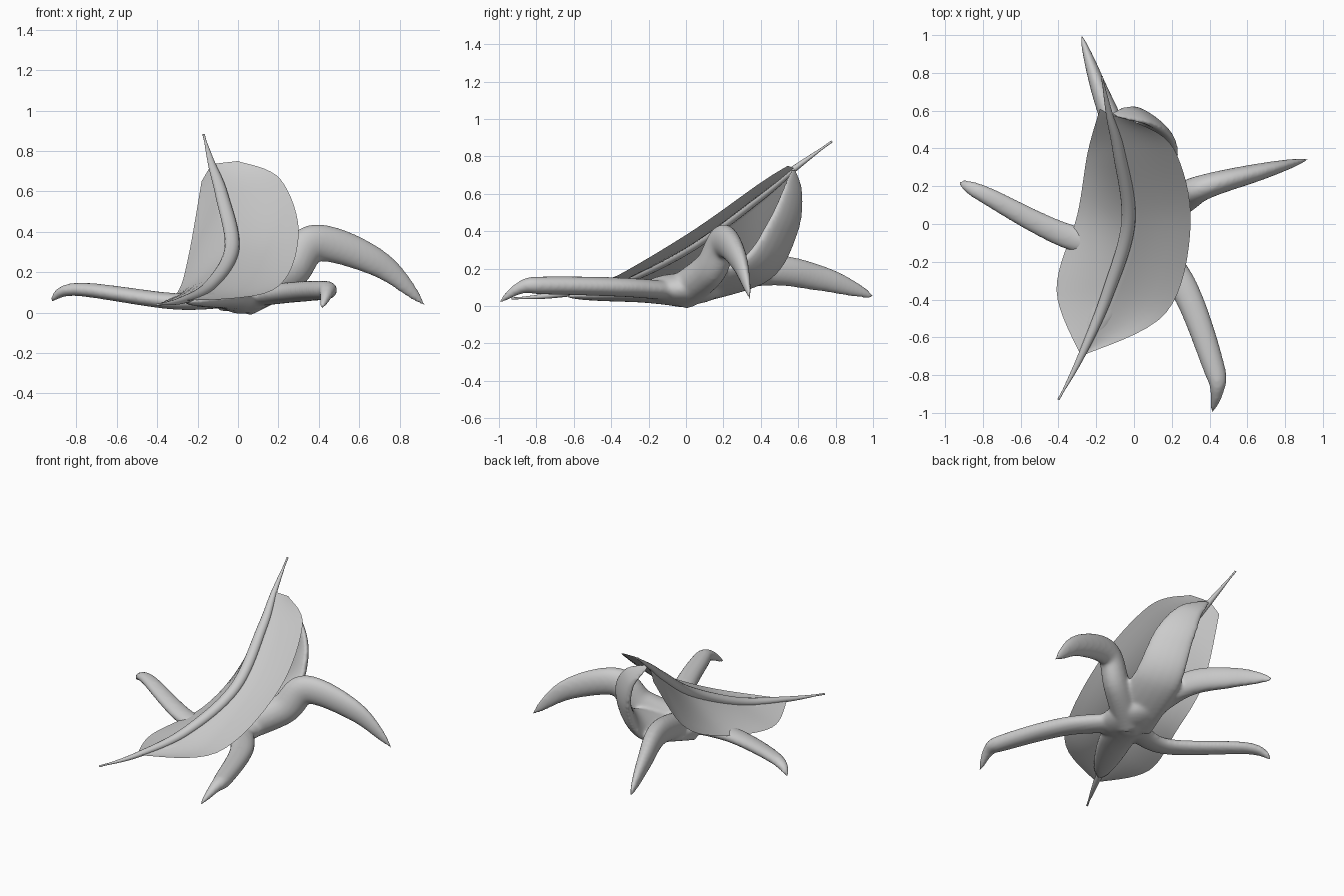
import bpy, math
from mathutils import Vector

if "Cube" in bpy.data.objects:
    bpy.data.objects.remove(bpy.data.objects["Cube"])


def spline(pts, t):
    """Catmull-Rom curve through points, t in 0..1."""
    n = len(pts) - 1
    i = min(int(t * n), n - 1)
    u = t * n - i
    a, b, c, d = (Vector(pts[max(0, min(n, k))]) for k in range(i - 1, i + 3))
    return 0.5 * (2 * b + (c - a) * u + (2 * a - 5 * b + 4 * c - d) * u * u
                  + (3 * b - a - 3 * c + d) * u ** 3)


def grid(name, rows, closed):
    """Smooth surface over equal rows of points."""
    w = len(rows[0])
    verts = [p for r in rows for p in r]
    faces = [(i * w + k, i * w + (k + 1) % w, (i + 1) * w + (k + 1) % w, (i + 1) * w + k)
             for i in range(len(rows) - 1) for k in range(w if closed else w - 1)]
    if closed:
        faces += [tuple(reversed(range(w))), tuple(range(len(verts) - w, len(verts)))]
    me = bpy.data.meshes.new(name)
    me.from_pydata(verts, [], faces)
    me.polygons.foreach_set("use_smooth", [True] * len(faces))
    ob = bpy.data.objects.new(name, me)
    bpy.context.collection.objects.link(ob)
    return ob


def tube(name, pts, side, size, steps=40, seg=16):
    """Limb along pts; size(t) gives half widths along side and across it."""
    rows = []
    for i in range(steps + 1):
        t = i / steps
        tan = (spline(pts, min(t + .01, 1)) - spline(pts, max(t - .01, 0))).normalized()
        s = Vector(side)
        s = (s - tan * s.dot(tan)).normalized()
        n = tan.cross(s)
        a, b = (max(v, .006) for v in size(t))
        ang = [math.tau * k / seg for k in range(seg)]
        rows.append([spline(pts, t) + s * a * math.cos(w) + n * b * math.sin(w) for w in ang])
    return grid(name, rows, True)


def limb(name, pts, width, thick, side=(0, 0, 1), power=4):
    """Limb growing from the shared centre to a pointed tip."""
    return tube(name, [(.02, -.02, .075)] + pts, side,
                lambda t: (width * (1 - t ** power), thick * (1 - .65 * t) * (1 - t ** 6)))


# splayed limbs, the strap curling up behind the blade, and the keel in front
parts = [
    limb("right_limb", [(.25, .13, .2), (.385, .2, .345), (.7, .285, .24), (.93, .345, .03)], .1, .1),
    limb("front_limb", [(.26, -.33, .1), (.42, -.75, .11), (.44, -.88, .1), (.41, -1.01, .01)], .052, .09),
    limb("left_limb", [(-.3, -.08, .055), (-.8, .16, .115), (-.93, .225, .05)], .042, .09),
    limb("back_limb", [(-.07, .4, .19), (-.19, .73, .145), (-.285, 1.015, .045)], .085, .085),
    limb("arched_limb", [(.11, .36, .19), (.115, .51, .4), (.03, .575, .6), (-.13, .58, .74)],
         .15, .055, (.8, -.6, .3), 3),
    limb("keel", [(-.06, -.25, .075), (-.26, -.65, .05)], .12, .085, (1, 0, 0)),
]

# rounded centre
bpy.ops.mesh.primitive_uv_sphere_add(segments=24, ring_count=16, location=(.03, -.02, .09))
parts.append(bpy.context.object)
parts[-1].scale = (.16, .22, .085)

# fuse into one soft body
for o in parts:
    o.select_set(True)
bpy.context.view_layer.objects.active = parts[0]
bpy.ops.object.join()
body = bpy.context.view_layer.objects.active
body.name = "body"
fuse = body.modifiers.new("fuse", 'REMESH')
fuse.mode = 'VOXEL'
fuse.voxel_size = .011
fuse.use_smooth_shade = True
body.modifiers.new("soften", 'SMOOTH').iterations = 12

# midrib, pointed past both ends of the blade
rib = [(-.28, -.7, .06), (-.14, -.37, .13), (-.03, .01, .315), (-.08, .38, .58), (-.13, .58, .735)]
tube("midrib", [(-.4, -.93, .04)] + rib + [(-.17, .78, .88)], (1, 0, 0),
     lambda t: (.037 * math.sin(math.pi * t), .034 * math.sin(math.pi * t)), 60)

# thin blade: left edge, rib and right edge with a slight sag between
left = [rib[0], (-.41, -.35, .035), (-.3, .05, .1), (-.245, .38, .28), (-.18, .61, .65)]
right = [rib[0], (.17, -.47, .11), (.3, 0, .38), (.21, .4, .66), (0, .545, .75)]
rows, half = 32, 6
sheet = []
for i in range(rows + 1):
    t = i / rows
    l, m, r = (spline(p, t) for p in (left, rib, right))
    row = []
    for k in range(-half, half + 1):
        u = abs(k) / half
        sag = math.sin(math.pi * t) * math.sin(math.pi * u) * (.012 if k < 0 else .025)
        row.append(m.lerp(l if k < 0 else r, u) + sag * Vector((0, 0, -1)))
    sheet.append(row)
grid("blade", sheet, False)
